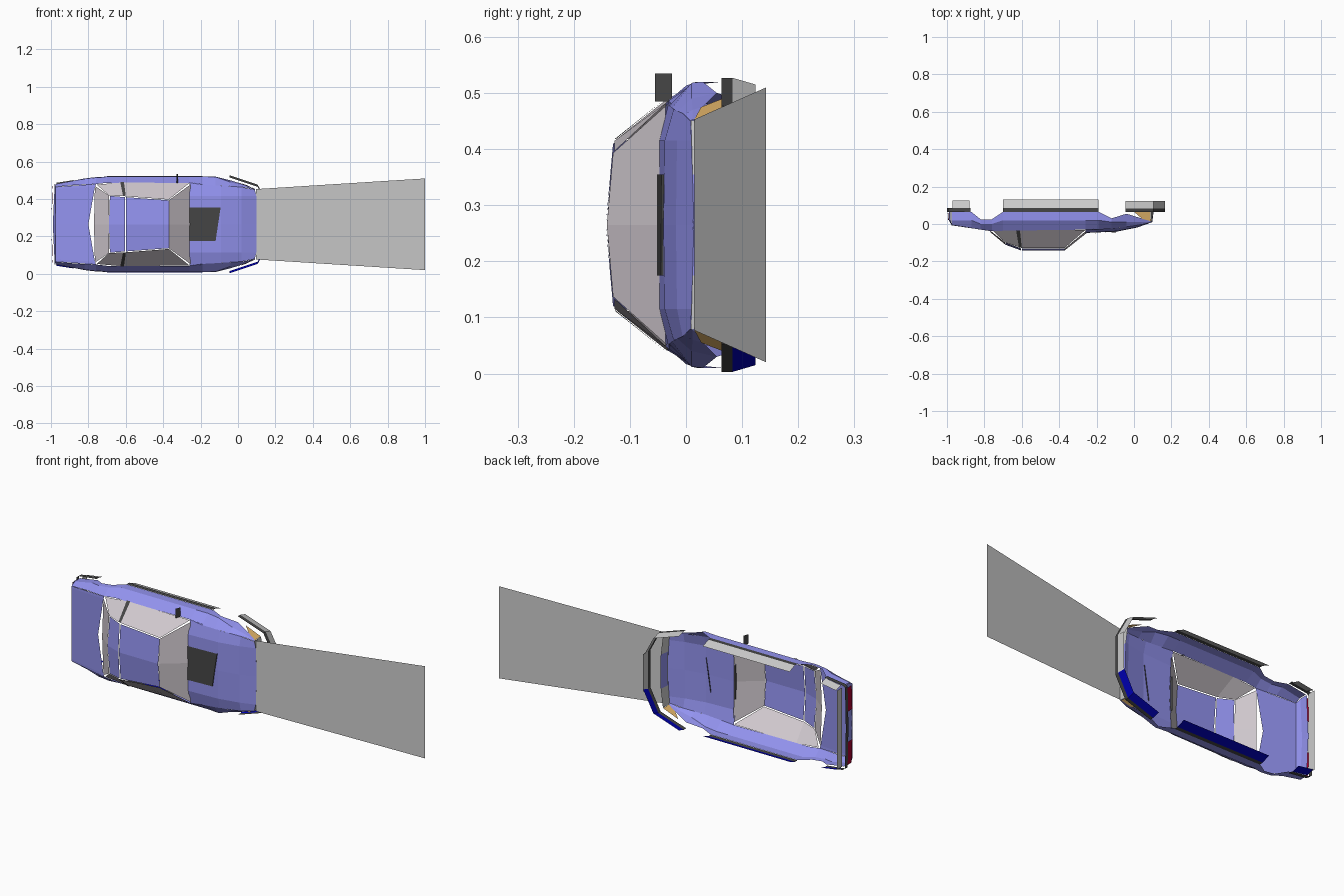
import bpy

MID = 0.265  # height of the car's centre plane (the car lies on its side)


def material(name, rgb):
    m = bpy.data.materials.new(name)
    m.diffuse_color = (*rgb, 1)
    return m


BLUE = material("blue_paint", (0.29, 0.29, 0.86))
NAVY = material("navy", (0.0, 0.0, 0.5))
BLACK = material("black_trim", (0.06, 0.06, 0.06))
GLASS = material("glass", (0.63, 0.58, 0.62))
PALE = material("pale_grey", (0.75, 0.76, 0.75))
GREY = material("flat_grey", (0.54, 0.54, 0.54))
ORANGE = material("orange", (0.8, 0.48, 0.15))
RED = material("dark_red", (0.4, 0.0, 0.03))


def sheet(name, rows, mat, mirror=True, side=1):
    """Grid of faces through rows of (x, y, offset from the centre plane)."""
    n = len(rows[0])
    verts = [(x, y, w * side) for row in rows for x, y, w in row]
    faces = [(i * n + j, i * n + j + 1, (i + 1) * n + j + 1, (i + 1) * n + j)
             for i in range(len(rows) - 1) for j in range(n - 1)]
    me = bpy.data.meshes.new(name)
    me.from_pydata(verts, [], faces)
    me.materials.append(mat)
    ob = bpy.data.objects.new(name, me)
    ob.location.z = MID
    bpy.context.collection.objects.link(ob)
    if mirror:
        mod = ob.modifiers.new("mirror", 'MIRROR')
        mod.use_axis = (False, False, True)
    return ob


def strip(name, path, y0, y1, mat, inset=0.0, **kw):
    """Band following an (x, w) path between two y levels."""
    return sheet(name, [[(x, y0, w) for x, w in path],
                        [(x, y1, w - inset) for x, w in path]], mat, **kw)


# body sides: shoulder, belt and lower edge (with wheel arches) per station
stations = [
    (-0.975, (-.005, .200), (.02, .215), (.065, .215)),
    (-0.87, (-.022, .210), (.02, .235), (.065, .232)),
    (-0.82, (-.030, .212), (.00, .242), (.025, .245)),
    (-0.76, (-.038, .215), (.00, .248), (.025, .252)),
    (-0.70, (-.036, .222), (.02, .255), (.065, .255)),
    (-0.26, (-.030, .222), (.02, .255), (.065, .255)),
    (-0.19, (-.030, .212), (.02, .255), (.065, .255)),
    (-0.12, (-.025, .208), (.01, .253), (.030, .255)),
    (-0.04, (-.015, .203), (.01, .225), (.055, .235)),
    (0.04, (-.003, .197), (.012, .205), (.030, .210)),
    (0.09, (.008, .185), (.012, .188), (.018, .188)),
]
sheet("body_side", [[(x, *p) for p in pts] for x, *pts in stations], BLUE)

# bonnet, boot lid and roof
sheet("bonnet", [
    [(-.26, -.048, 0), (-.26, -.047, .15), (-.26, -.030, .222)],
    [(-.09, -.040, 0), (-.09, -.038, .15), (-.09, -.022, .206)],
    [(.02, -.018, 0), (.02, -.016, .15), (.02, -.006, .199)],
    [(.10, .014, 0), (.098, .010, .15), (.09, .008, .185)]], BLUE)
sheet("boot_lid", [
    [(-.80, -.033, 0), (-.765, -.038, .200), (-.76, -.038, .215)],
    [(-.975, -.007, 0), (-.975, -.006, .188), (-.975, -.005, .200)]], BLUE)
sheet("roof", [[(-.60, -.143, 0), (-.60, -.130, .145)],
               [(-.37, -.143, 0), (-.37, -.130, .128)]], BLUE)
sheet("roof_rear", [[(-.69, -.110, 0), (-.685, -.100, .152)],
                    [(-.605, -.141, 0), (-.605, -.130, .145)]], BLUE)

# glass
sheet("windscreen", [[(-.37, -.141, 0), (-.37, -.130, .128)],
                     [(-.25, -.046, 0), (-.255, -.036, .212)]], GLASS)
sheet("rear_window", [[(-.69, -.109, 0), (-.69, -.098, .154)],
                      [(-.77, -.042, 0), (-.765, -.038, .205)]], GLASS)
sheet("side_window", [
    [(-.69, -.098, .154), (-.605, -.127, .150), (-.37, -.127, .132)],
    [(-.755, -.036, .212), (-.625, -.034, .224), (-.26, -.032, .220)]], GLASS)
sheet("door_pillar", [[(-.615, -.125, .153), (-.60, -.127, .153)],
                      [(-.63, -.034, .227), (-.61, -.034, .227)]], BLACK)

# bonnet scoop and the single door mirror
sheet("bonnet_scoop", [
    [(-.26, -.035, .09), (-.26, -.052, .09), (-.093, -.044, .09), (-.093, -.035, .09)],
    [(-.26, -.035, -.09), (-.26, -.052, -.09), (-.12, -.045, -.09), (-.12, -.035, -.09)]],
    BLACK, mirror=False)
sheet("door_mirror", [[(-.33, -.055, .22), (-.33, -.055, .27)],
                      [(-.32, -.025, .22), (-.32, -.025, .27)]], BLACK, mirror=False)

# front end
sheet("front_panel", [[(.098, .013, 0), (.096, .011, .09)],
                      [(.105, .065, 0), (.103, .065, .09)]], BLUE)
sheet("headlight", [[(.096, .011, .09), (.09, .009, .186)],
                    [(.103, .065, .09), (.09, .065, .190)]], PALE)
sheet("indicator", [[(.045, .027, .210), (.09, .015, .188)],
                    [(.0, .065, .225), (.088, .065, .190)]], ORANGE)

# rear end
sheet("rear_panel", [
    [(-.975, -.007, 0), (-.975, -.005, .200)],
    [(-.99, .02, 0), (-.98, .02, .215)],
    [(-.99, .065, 0), (-.98, .065, .215)]], BLUE)
sheet("tail_light", [[(-.994, .022, .08), (-.990, .022, .205)],
                     [(-.996, .060, .08), (-.992, .060, .205)]], RED)

# black bumpers and sills
front = [(.165, 0), (.165, .10), (.105, .212), (-.045, .262)]
rear = [(-1.0, 0), (-.995, .215), (-.98, .225), (-.875, .238)]
sill = [(-.70, .257), (-.19, .257)]
strip("front_bumper", front, .063, .083, BLACK)
strip("rear_bumper", rear, .063, .085, BLACK)
strip("sill", sill, .063, .085, BLACK)

# lower skirts: pale on one side, navy on the other
for label, side, mat in (("left", 1, PALE), ("right", -1, NAVY)):
    strip(label + "_sill_skirt", sill, .083, .130, mat, .018, mirror=False, side=side)
    strip(label + "_front_skirt", front[1:], .083, .124, mat, .012, mirror=False, side=side)
    strip(label + "_rear_skirt", [(-.97, .222), (-.88, .236)], .083, .125, mat, .012,
          mirror=False, side=side)
strip("front_skirt", [(.165, -.10), (.165, .10)], .083, .124, GREY, mirror=False)
strip("rear_skirt", [(-.975, -.21), (-.975, .21)], .083, .125, GREY, mirror=False)

# flat sheet of light in front of the car
sheet("light_beam", [[(.095, .015, 0), (.095, .015, .188)],
                     [(1.0, .143, 0), (1.0, .143, .245)]], GREY)
